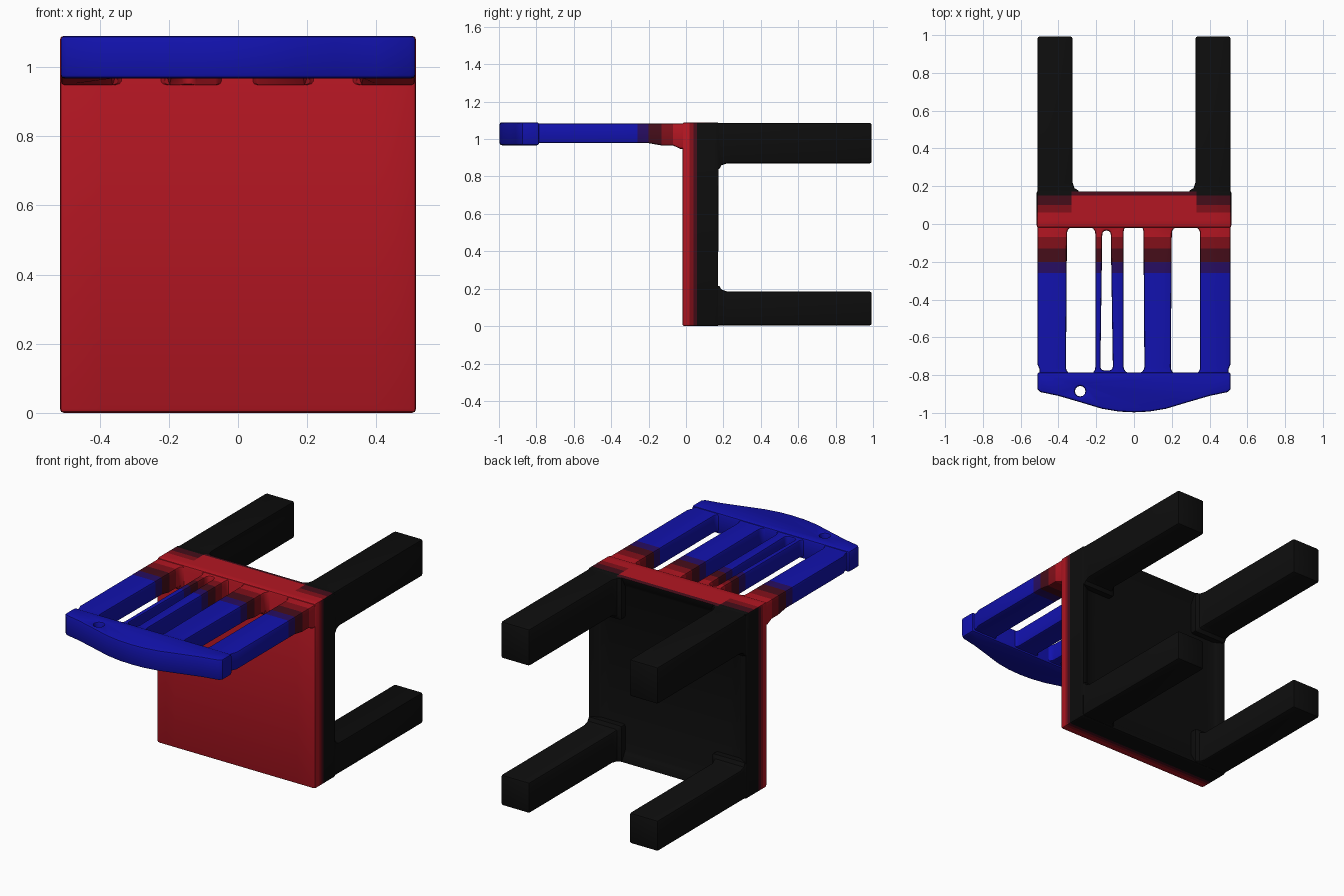
import bpy, bmesh, math
from mathutils import Vector

if "Cube" in bpy.data.objects:
    bpy.data.objects.remove(bpy.data.objects["Cube"])

# Paint: red seat fading to black legs and a blue backrest
PAINT = {
    "red": (0.45, 0.008, 0.016, 1), "dark_red": (0.22, 0.005, 0.01, 1),
    "maroon": (0.06, 0.004, 0.01, 1), "navy": (0.02, 0.004, 0.12, 1),
    "blue": (0.006, 0.006, 0.42, 1), "black": (0.004, 0.004, 0.004, 1),
}
NAMES = list(PAINT)
MATS = []
for n, c in PAINT.items():
    m = bpy.data.materials.new(n)
    m.diffuse_color = c
    m.use_nodes = True
    m.node_tree.nodes["Principled BSDF"].inputs["Base Color"].default_value = m.diffuse_color
    MATS.append(m)


def cut(bm, axis, values):
    for v in values:
        co, no = Vector(), Vector()
        co[axis], no[axis] = v, 1
        bmesh.ops.bisect_plane(bm, geom=bm.verts[:] + bm.edges[:] + bm.faces[:],
                               plane_co=co, plane_no=no)


def bevel_sharp(bm, width):
    bmesh.ops.recalc_face_normals(bm, faces=bm.faces)
    bm.normal_update()
    sharp = [e for e in bm.edges if len(e.link_faces) == 2
             and e.calc_face_angle(0) > math.radians(50)]
    bmesh.ops.bevel(bm, geom=sharp, offset=width, segments=2, profile=0.5,
                    affect='EDGES', clamp_overlap=True)


def box(x0, x1, y0, y1, z0, z1):
    bm = bmesh.new()
    bmesh.ops.create_cube(bm, size=1)
    for v in bm.verts:
        v.co = ((x0 + x1) / 2 + v.co.x * (x1 - x0),
                (y0 + y1) / 2 + v.co.y * (y1 - y0),
                (z0 + z1) / 2 + v.co.z * (z1 - z0))
    return bm


def plate(loops, z0, z1):
    """Flat plate from an outline followed by hole outlines."""
    bm = bmesh.new()
    for pts in loops:
        vs = [bm.verts.new((x, y, z0)) for x, y in pts]
        for a, b in zip(vs, vs[1:] + vs[:1]):
            bm.edges.new((a, b))
    bmesh.ops.triangle_fill(bm, use_beauty=True, edges=bm.edges[:])
    ext = bmesh.ops.extrude_face_region(bm, geom=bm.faces[:], use_keep_orig=True)
    for g in ext["geom"]:
        if isinstance(g, bmesh.types.BMVert):
            g.co.z = z1
    return bm


def finish(bm, name, colour):
    bmesh.ops.recalc_face_normals(bm, faces=bm.faces)
    bm.normal_update()
    for f in bm.faces:
        f.material_index = NAMES.index(colour(f.calc_center_median(), f.normal))
    me = bpy.data.meshes.new(name)
    bm.to_mesh(me)
    bm.free()
    for m in MATS:
        me.materials.append(m)
    ob = bpy.data.objects.new(name, me)
    bpy.context.collection.objects.link(ob)
    bpy.ops.object.select_all(action='DESELECT')
    ob.select_set(True)
    bpy.context.view_layer.objects.active = ob
    bpy.ops.object.shade_smooth_by_angle(angle=math.radians(35))


def slot(xa0, xa1, xb0, xb1, y0, y1, r):
    """Rounded slot, width xa at y0 tapering to xb at y1 (y0 > y1)."""
    pts = []
    for cx, cy, a0 in ((xa1 - r, y0 - r, 0), (xa0 + r, y0 - r, 90),
                       (xb0 + r, y1 + r, 180), (xb1 - r, y1 + r, 270)):
        for i in range(5):
            a = math.radians(a0 + i * 22.5)
            pts.append((cx + r * math.cos(a), cy + r * math.sin(a)))
    return pts


def circle(cx, cy, r, n=12):
    return [(cx + r * math.cos(2 * math.pi * i / n),
             cy + r * math.sin(2 * math.pi * i / n)) for i in range(n)]


# Seat, standing upright, with a shallow recess underneath
bm = box(-0.515, 0.515, -0.02, 0.178, 0.0, 1.09)
under = max(bm.faces, key=lambda f: f.calc_center_median().y)
bmesh.ops.inset_region(bm, faces=[under], thickness=0.09)
for v in under.verts:
    v.co.y -= 0.035
bevel_sharp(bm, 0.012)
cut(bm, 1, (0.02, 0.04, 0.06, 0.1, 0.15))
cut(bm, 0, (-0.4, -0.33, 0.33, 0.4))


def seat_colour(c, n):
    if n.z > 0.6:
        inner = abs(c.x) < 0.33
        if c.y < 0.06 or (inner and c.y < 0.15):
            return "red"
        return "dark_red" if c.y < 0.1 else "maroon" if inner or c.y < 0.15 else "black"
    if n.y > 0.6:
        return "black"
    return ("red" if c.y < 0.02 else "dark_red" if c.y < 0.04
            else "maroon" if c.y < 0.06 else "black")


finish(bm, "seat", seat_colour)

# Four legs, flared a little where they meet the seat
for side, sname in ((1, "right"), (-1, "left")):
    for z0, z1, inner, zname in ((0.004, 0.185, 1, "front"), (0.87, 1.087, -1, "rear")):
        xs = sorted((side * 0.325, side * 0.511))
        bm = box(xs[0], xs[1], 0.1, 0.993, z0, z1)
        bevel_sharp(bm, 0.012)
        cut(bm, 1, (0.178, 0.19, 0.22))
        mid = (z0 + z1) / 2
        for v in bm.verts:
            push = 0.03 if v.co.y < 0.18 else 0.01 if v.co.y < 0.2 else 0
            if abs(v.co.x) < 0.42:
                v.co.x -= side * push
            if (v.co.z - mid) * inner > 0:
                v.co.z += inner * push
        finish(bm, f"{zname}_leg_{sname}", lambda c, n: "black")


# Backrest stiles and slats
def back_colour(c, n):
    return ("red" if c.y > -0.07 else "dark_red" if c.y > -0.13 else
            "maroon" if c.y > -0.2 else "navy" if c.y > -0.26 else "blue")


holes = [slot(-0.355, -0.205, -0.36, -0.205, -0.015, -0.795, 0.035),
         slot(-0.168, -0.123, -0.178, -0.112, -0.035, -0.775, 0.02),
         slot(-0.055, 0.05, -0.055, 0.055, -0.005, -0.79, 0.035),
         slot(0.2, 0.35, 0.195, 0.35, -0.015, -0.795, 0.035)]
outline = [(-0.512, 0.02), (0.512, 0.02), (0.512, -0.74), (0.5, -0.77), (0.5, -0.815),
           (-0.5, -0.815), (-0.5, -0.77), (-0.512, -0.74)]
bm = plate([outline] + holes, 0.978, 1.084)
bevel_sharp(bm, 0.011)
cut(bm, 1, (-0.03, -0.07, -0.13, -0.2, -0.26))
for v in bm.verts:
    if v.co.z < 1.03:
        v.co.z -= 0.03 if v.co.y > -0.035 else 0.012 if v.co.y > -0.14 else 0
finish(bm, "backrest_slats", back_colour)

# Bowed crest rail with one small round hole
half = [(0.512, -0.785), (0.512, -0.875), (0.495, -0.89), (0.4, -0.91), (0.28, -0.945),
        (0.17, -0.978), (0.08, -0.993)]
arc = half + [(0, -0.997)] + [(-x, y) for x, y in reversed(half)]
bm = plate([arc, circle(-0.285, -0.885, 0.028)], 0.967, 1.09)
bevel_sharp(bm, 0.012)
finish(bm, "crest_rail", lambda c, n: "blue")
